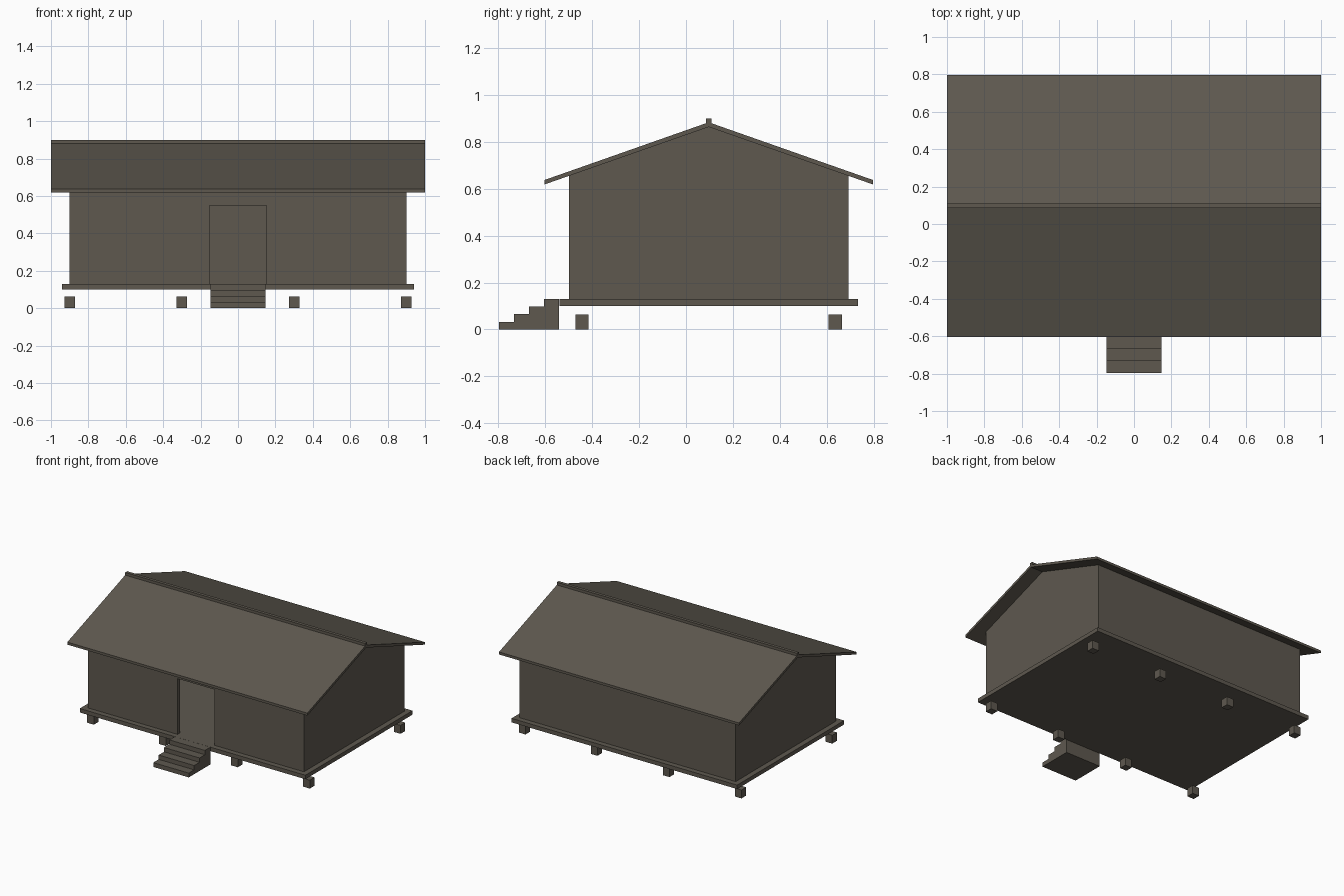
import bpy, bmesh

if "Cube" in bpy.data.objects:
    bpy.data.objects.remove(bpy.data.objects["Cube"])

CY = 0.097          # centre line of the house in y (steps stick out in front)
WX, WY = 0.90, 0.597  # half size of walls
T = 0.03            # wall thickness

wood = bpy.data.materials.new("dark_brown_wood")
wood.diffuse_color = (0.112, 0.099, 0.078, 1)
wood.use_nodes = True
wood.node_tree.nodes["Principled BSDF"].inputs["Base Color"].default_value = wood.diffuse_color


def prism(name, profile, x0, x1):
    """Extrude a closed (y, z) profile from x0 to x1."""
    bm = bmesh.new()
    face = bm.faces.new([bm.verts.new((x0, y, z)) for y, z in profile])
    new = bmesh.ops.extrude_face_region(bm, geom=[face])["geom"]
    verts = [v for v in new if isinstance(v, bmesh.types.BMVert)]
    bmesh.ops.translate(bm, verts=verts, vec=(x1 - x0, 0, 0))
    bmesh.ops.recalc_face_normals(bm, faces=bm.faces)
    mesh = bpy.data.meshes.new(name)
    bm.to_mesh(mesh)
    bm.free()
    mesh.materials.append(wood)
    ob = bpy.data.objects.new(name, mesh)
    bpy.context.collection.objects.link(ob)
    return ob


def box(name, x0, x1, y0, y1, z0, z1):
    return prism(name, [(y0, z0), (y1, z0), (y1, z1), (y0, z1)], x0, x1)


# Floor platform
FLOOR = 0.13
box("floor", -0.94, 0.94, CY - 0.637, CY + 0.637, 0.10, FLOOR)

# Footing blocks in two rows of four
for row, y in (("front", CY - 0.54), ("back", CY + 0.54)):
    for i in range(4):
        x = -0.9 + 0.6 * i
        box(f"{row}_footing_{i + 1}", x - 0.028, x + 0.028,
            y - 0.028, y + 0.028, 0, 0.063)

# Gable end walls
EAVE, APEX = 0.656, 0.864
gable = [(CY - WY, FLOOR), (CY + WY, FLOOR), (CY + WY, EAVE),
         (CY, APEX), (CY - WY, EAVE)]
prism("left_gable_wall", gable, -WX, -WX + T)
prism("right_gable_wall", gable, WX - T, WX)

# Long walls, the front one with an open doorway
IX, DX, DOOR_TOP = WX - T, 0.153, 0.55
box("back_wall", -IX, IX, CY + WY - T, CY + WY, FLOOR, EAVE)
yf = CY - WY
box("front_wall_left", -IX, -DX, yf, yf + T, FLOOR, EAVE)
box("front_wall_right", DX, IX, yf, yf + T, FLOOR, EAVE)
box("door_lintel", -DX, DX, yf, yf + T, DOOR_TOP, EAVE)

# Roof slabs joined at the ridge, plus ridge cap
RY = 0.70
prism("roof", [(CY - RY, 0.619), (CY, 0.864), (CY + RY, 0.619),
               (CY + RY, 0.638), (CY, 0.884), (CY - RY, 0.638)], -1, 1)
box("ridge_cap", -1, 1, CY - 0.012, CY + 0.012, 0.872, 0.90)

# Entrance steps
Y0, RUN, RISE, N = -0.797, 0.064, FLOOR / 4, 4
profile = [(Y0, 0)]
for i in range(N):
    profile += [(Y0 + RUN * i, RISE * (i + 1)), (Y0 + RUN * (i + 1), RISE * (i + 1))]
profile.append((Y0 + RUN * N, 0))
prism("entrance_steps", profile, -0.148, 0.148)
